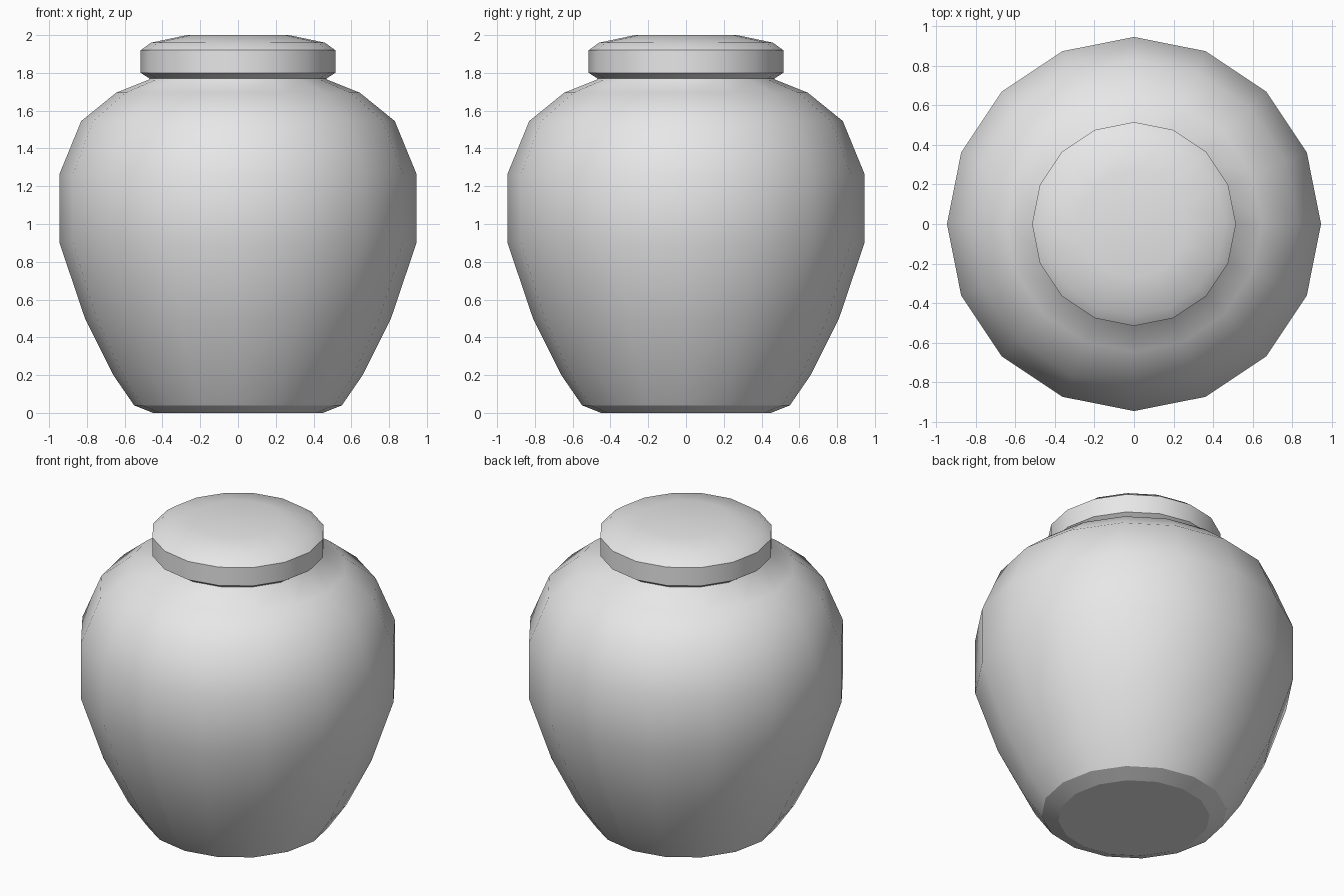
import bpy, bmesh
from math import cos, sin, tau

SIDES = 16

if "Cube" in bpy.data.objects:
    bpy.data.objects.remove(bpy.data.objects["Cube"], do_unlink=True)

# Plain grey material
grey = bpy.data.materials.new("plain grey")
grey.use_nodes = True
colour = (0.8, 0.8, 0.8, 1)
grey.diffuse_color = colour
grey.node_tree.nodes["Principled BSDF"].inputs["Base Color"].default_value = colour


def lathe(name, profile, sharp_rings):
    """Spin (radius, height) points into a closed solid; listed rings stay crisp."""
    bm = bmesh.new()
    rings = [[bm.verts.new((r * cos(tau * i / SIDES), r * sin(tau * i / SIDES), z))
              for i in range(SIDES)] for r, z in profile]
    for low, high in zip(rings, rings[1:]):
        for i in range(SIDES):
            j = (i + 1) % SIDES
            bm.faces.new((low[i], low[j], high[j], high[i]))
    bm.faces.new(rings[0][::-1])
    bm.faces.new(rings[-1])
    for face in bm.faces:
        face.smooth = True
    for k in sharp_rings:
        for i in range(SIDES):
            bm.edges.get((rings[k][i - 1], rings[k][i])).smooth = False
    bmesh.ops.recalc_face_normals(bm, faces=bm.faces)
    mesh = bpy.data.meshes.new(name)
    bm.to_mesh(mesh)
    bm.free()
    mesh.materials.append(grey)
    obj = bpy.data.objects.new(name, mesh)
    bpy.context.collection.objects.link(obj)
    return obj


# Jar body: chamfered foot, swelling belly, rounded shoulder and short neck
lathe("jar_body", [(0.45, 0), (0.55, 0.04), (0.66, 0.2), (0.81, 0.5),
                   (0.945, 0.9), (0.945, 1.265), (0.83, 1.545),
                   (0.645, 1.695), (0.47, 1.765), (0.46, 1.8)], (0, 1, 9))

# Lid: tapered underside, upright rim and shallow domed top
lathe("lid", [(0.46, 1.765), (0.515, 1.8), (0.515, 1.92),
              (0.46, 1.96), (0.27, 2.0)], (0, 1, 2))
